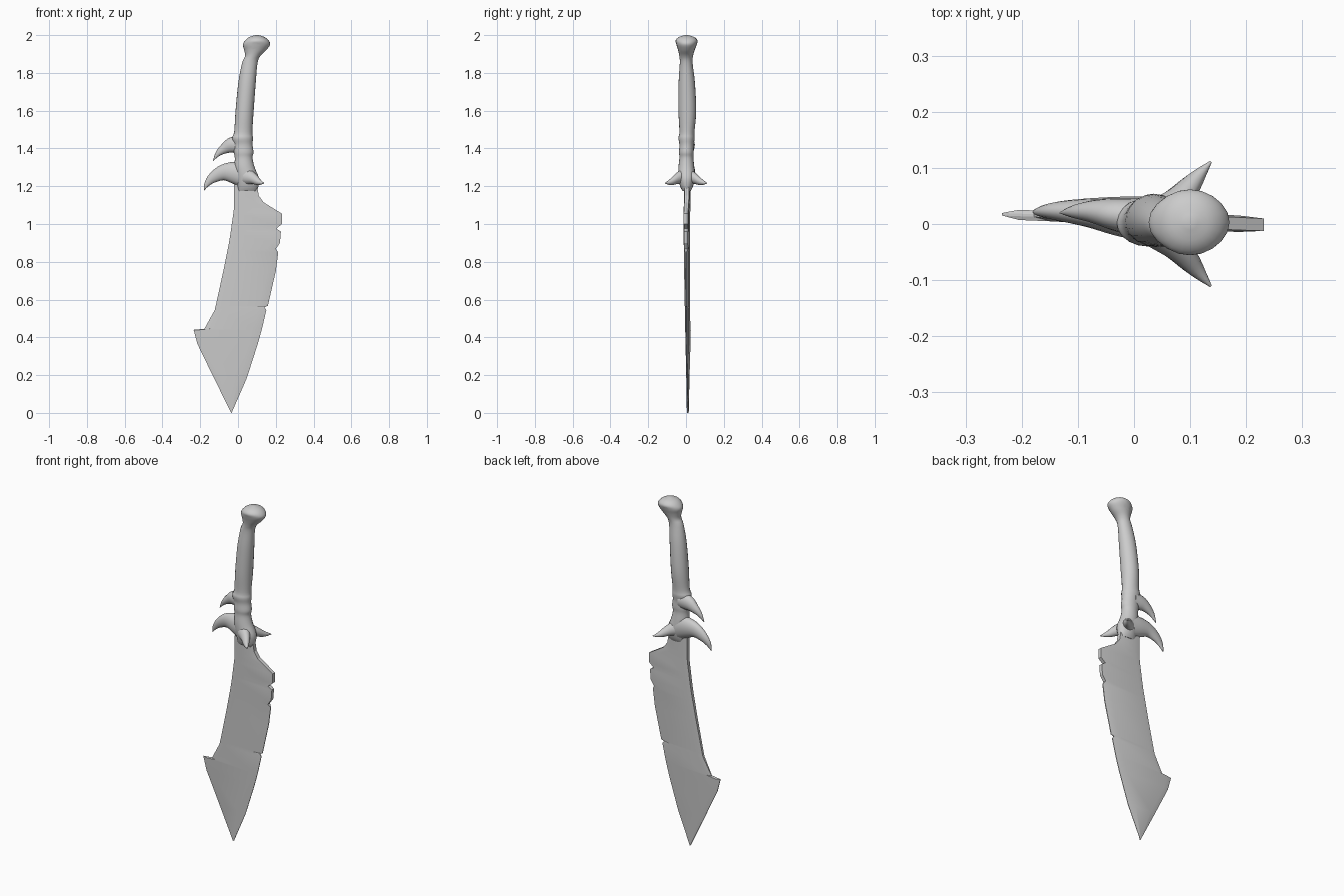
import bpy, bmesh, math
from mathutils import Vector

if "Cube" in bpy.data.objects:
    bpy.data.objects.remove(bpy.data.objects["Cube"])


def finish(name, bm, angle):
    bmesh.ops.recalc_face_normals(bm, faces=bm.faces)
    me = bpy.data.meshes.new(name)
    bm.to_mesh(me)
    bm.free()
    ob = bpy.data.objects.new(name, me)
    bpy.context.collection.objects.link(ob)
    bpy.ops.object.select_all(action='DESELECT')
    bpy.context.view_layer.objects.active = ob
    ob.select_set(True)
    bpy.ops.object.shade_smooth_by_angle(angle=math.radians(angle))
    return ob


def loft(name, rings, angle=40):
    """Skin a list of equal-length point rings and cap both ends."""
    bm = bmesh.new()
    vr = [[bm.verts.new(p) for p in r] for r in rings]
    n = len(vr[0])
    for a, b in zip(vr, vr[1:]):
        for i in range(n):
            j = (i + 1) % n
            bm.faces.new((a[i], a[j], b[j], b[i]))
    bm.faces.new(vr[0])
    bm.faces.new(vr[-1])
    return finish(name, bm, angle)


def smooth_path(pts, sub):
    """Catmull-Rom through tuples."""
    out = []
    for i in range(len(pts) - 1):
        q = [pts[max(i - 1, 0)], pts[i], pts[i + 1], pts[min(i + 2, len(pts) - 1)]]
        for s in range(sub):
            t = s / sub
            out.append([0.5 * (2 * b + (c - a) * t + (2 * a - 5 * b + 4 * c - d) * t * t
                               + (3 * b - a - 3 * c + d) * t ** 3) for a, b, c, d in zip(*q)])
    out.append(list(pts[-1]))
    return out


def tube(name, pts, sides=16, sub=4, upright=False):
    """Oval tube through (x, y, z, in-plane radius, side radius)."""
    path = smooth_path(pts, sub)
    rings = []
    for i, p in enumerate(path):
        a, b = path[max(i - 1, 0)], path[min(i + 1, len(path) - 1)]
        t = Vector((0, 0, 1)) if upright else (Vector(b[:3]) - Vector(a[:3])).normalized()
        u = Vector((0, 1, 0)).cross(t).normalized()
        v = t.cross(u)
        ra, rb = max(p[3], 0.001), max(p[4], 0.001)
        rings.append([Vector(p[:3]) + u * ra * math.cos(k * math.tau / sides)
                      + v * rb * math.sin(k * math.tau / sides) for k in range(sides)])
    return loft(name, rings)


# Blade: each row is spine x, z then cutting-edge x, z, top to tip
rows = [(-.02, 1.21, .10, 1.21), (-.02, 1.14, .11, 1.15), (-.02, 1.10, .135, 1.115),
        (-.024, 1.06, .232, 1.055), (-.033, 1.0, .232, 1.0), (-.037, .97, .203, .975),
        (-.039, .955, .227, .96), (-.048, .90, .222, .90), (-.055, .865, .20, .868),
        (-.058, .85, .213, .85), (-.078, .75, .20, .75), (-.118, .567, .158, .567),
        (-.12, .56, .14, .56), (-.123, .545, .15, .545), (-.178, .445, .128, .45),
        (-.235, .44, .125, .438), (-.215, .365, .103, .36), (-.13, .19, .045, .18),
        (-.036, 0, -.034, 0)]
sections = []
for i, (xl, zl, xr, zr) in enumerate(rows):
    w = xr - xl
    t = 0.005 + 0.011 * zr / 1.2
    el = t * (0.7 if i < 14 else 0.25)
    er = t * (0.75 if i < 9 else 0.2)
    fl, fr = min(0.03 / w, 0.3), 1 - min(0.045 / w, 0.3)
    half = [(0, el), (fl, t), (fr, t), (1, er)]
    prof = [(f, -h) for f, h in half] + [(f, h) for f, h in reversed(half)]
    sections.append([(xl + f * w, 0.008 - 0.04 * (xl + f * w) + h, zl + f * (zr - zl))
                     for f, h in prof])
loft("blade", sections, 20)

# Grip, with collar ridges and flared pommel
grip = tube("grip_and_pommel", [
    (.050, .003, 1.175, .050, .022), (.052, .003, 1.20, .056, .034), (.050, .003, 1.245, .060, .044),
    (.035, .002, 1.30, .053, .042), (.030, .002, 1.35, .047, .037), (.030, .002, 1.38, .052, .039),
    (.027, .003, 1.42, .050, .038), (.024, .003, 1.455, .055, .043), (.028, .005, 1.49, .048, .040),
    (.035, .007, 1.60, .048, .047), (.048, .004, 1.75, .046, .043), (.062, .001, 1.85, .041, .034),
    (.077, .001, 1.888, .040, .036), (.091, .002, 1.92, .058, .044), (.098, .003, 1.95, .072, .054),
    (.100, .003, 1.972, .062, .058), (.100, .003, 1.99, .040, .040), (.100, .003, 2.0, .008, .008)],
    sides=20, sub=4, upright=True)

# Hole through the pommel
bm = bmesh.new()
bmesh.ops.create_cone(bm, cap_ends=True, segments=16, radius1=.02, radius2=.02, depth=.4)
for v in bm.verts:
    v.co = (v.co.x + .09, v.co.z, v.co.y + 1.943)
cutter = finish("hole_cutter", bm, 30)
cutter.hide_render = True
cutter.hide_set(True)
cut = grip.modifiers.new("hole", 'BOOLEAN')
cut.operation = 'DIFFERENCE'
cut.object = cutter

# Curved guard horns
tube("large_horn", [(.04, .008, 1.255, .065, .040), (-.02, .013, 1.272, .058, .036),
                    (-.08, .02, 1.272, .042, .026), (-.135, .023, 1.243, .027, .017),
                    (-.165, .022, 1.21, .014, .009), (-.18, .021, 1.178, .001, .001)])
tube("small_horn", [(.02, .01, 1.42, .045, .036), (-.03, .017, 1.418, .042, .030),
                    (-.07, .022, 1.40, .028, .021), (-.105, .022, 1.373, .015, .012),
                    (-.132, .02, 1.335, .001, .001)])

# Pair of side spikes
for side, label in ((-1, "front"), (1, "back")):
    tube(label + "_spike", [(.05, side * .015, 1.25, .045, .035), (.08, side * .045, 1.24, .030, .024),
                            (.11, side * .08, 1.222, .017, .015), (.137, side * .111, 1.216, .002, .002)],
         sides=12)
